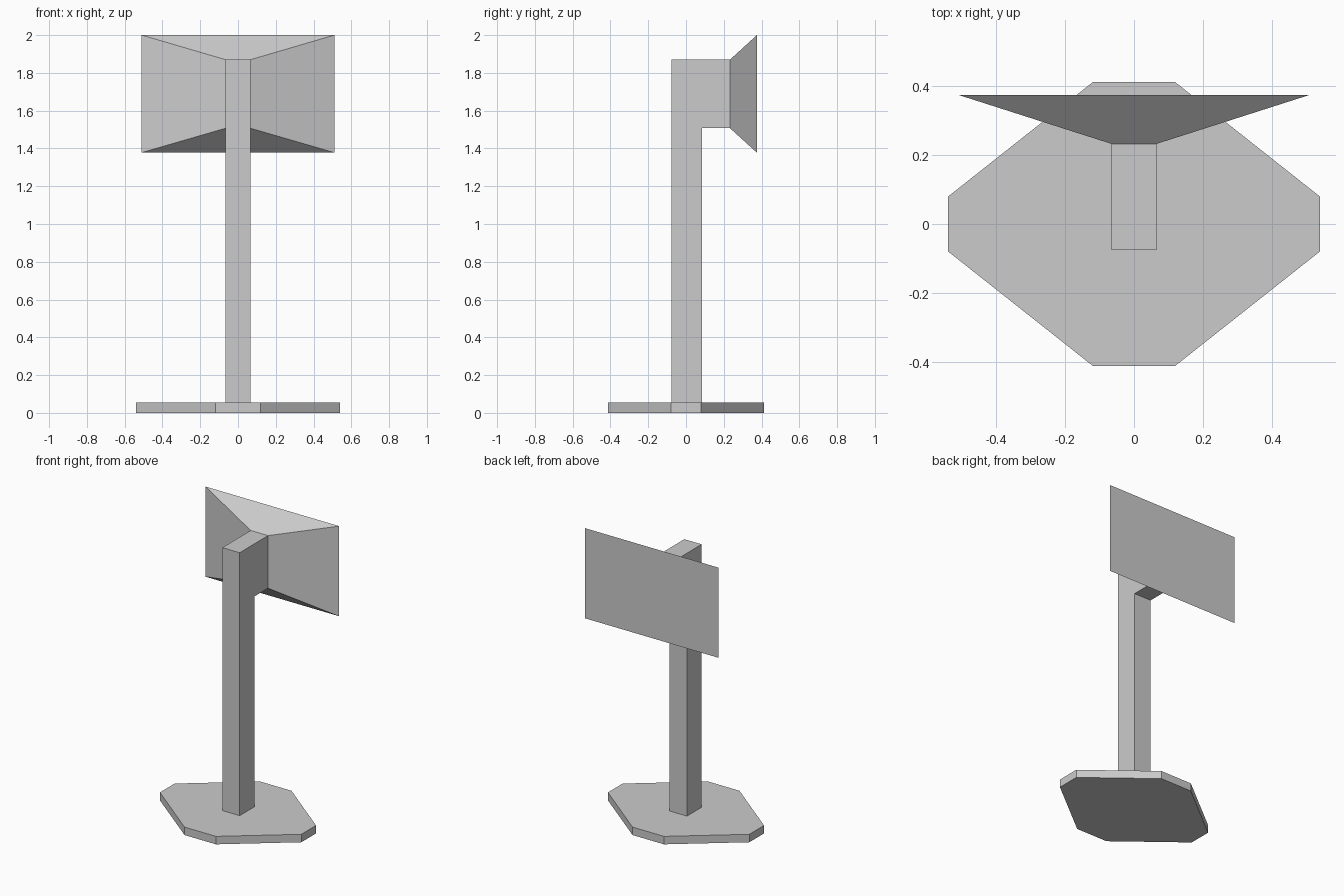
import bpy
import bmesh
from mathutils import Vector

cube = bpy.data.objects.get("Cube")
if cube:
    bpy.data.objects.remove(cube, do_unlink=True)

# Single painted finish
grey = bpy.data.materials.new("light grey")
grey.use_nodes = True
colour = (0.6, 0.6, 0.6, 1)
grey.diffuse_color = colour
grey.node_tree.nodes["Principled BSDF"].inputs["Base Color"].default_value = colour


def loft(name, start, end):
    """Closed solid between two matching outlines."""
    bm = bmesh.new()
    a = [bm.verts.new(p) for p in start]
    b = [bm.verts.new(p) for p in end]
    bm.faces.new(a)
    bm.faces.new(b)
    for i in range(len(a)):
        j = (i + 1) % len(a)
        bm.faces.new((a[i], a[j], b[j], b[i]))
    bmesh.ops.recalc_face_normals(bm, faces=bm.faces)
    mesh = bpy.data.meshes.new(name)
    bm.to_mesh(mesh)
    bm.free()
    mesh.materials.append(grey)
    obj = bpy.data.objects.new(name, mesh)
    bpy.context.collection.objects.link(obj)
    return obj


def rectangle(half_width, y, bottom, top):
    return [Vector((x, y, z)) for x, z in (
        (-half_width, bottom), (half_width, bottom),
        (half_width, top), (-half_width, top))]


# Base plate: stretched octagon
base_height = 0.055
half = [(0.54, -0.08), (0.54, 0.08), (0.12, 0.412), (-0.12, 0.412)]
outline = half + [(-x, -y) for x, y in half]
loft("base_plate",
     [(x, y, 0) for x, y in outline],
     [(x, y, base_height) for x, y in outline])

# Post with its rear arm: one bent profile across the width
post_half = 0.066
arm_end, arm_bottom, arm_top = 0.233, 1.507, 1.87
profile = [(-0.076, base_height), (0.084, base_height), (0.084, arm_bottom),
           (arm_end, arm_bottom), (arm_end, arm_top), (-0.076, arm_top)]
loft("post_and_arm",
     [(-post_half, y, z) for y, z in profile],
     [(post_half, y, z) for y, z in profile])

# Flared panel, widening from the arm to a flat back
loft("flared_panel",
     rectangle(post_half, arm_end, arm_bottom, arm_top),
     rectangle(0.51, 0.375, 1.378, 2.0))
